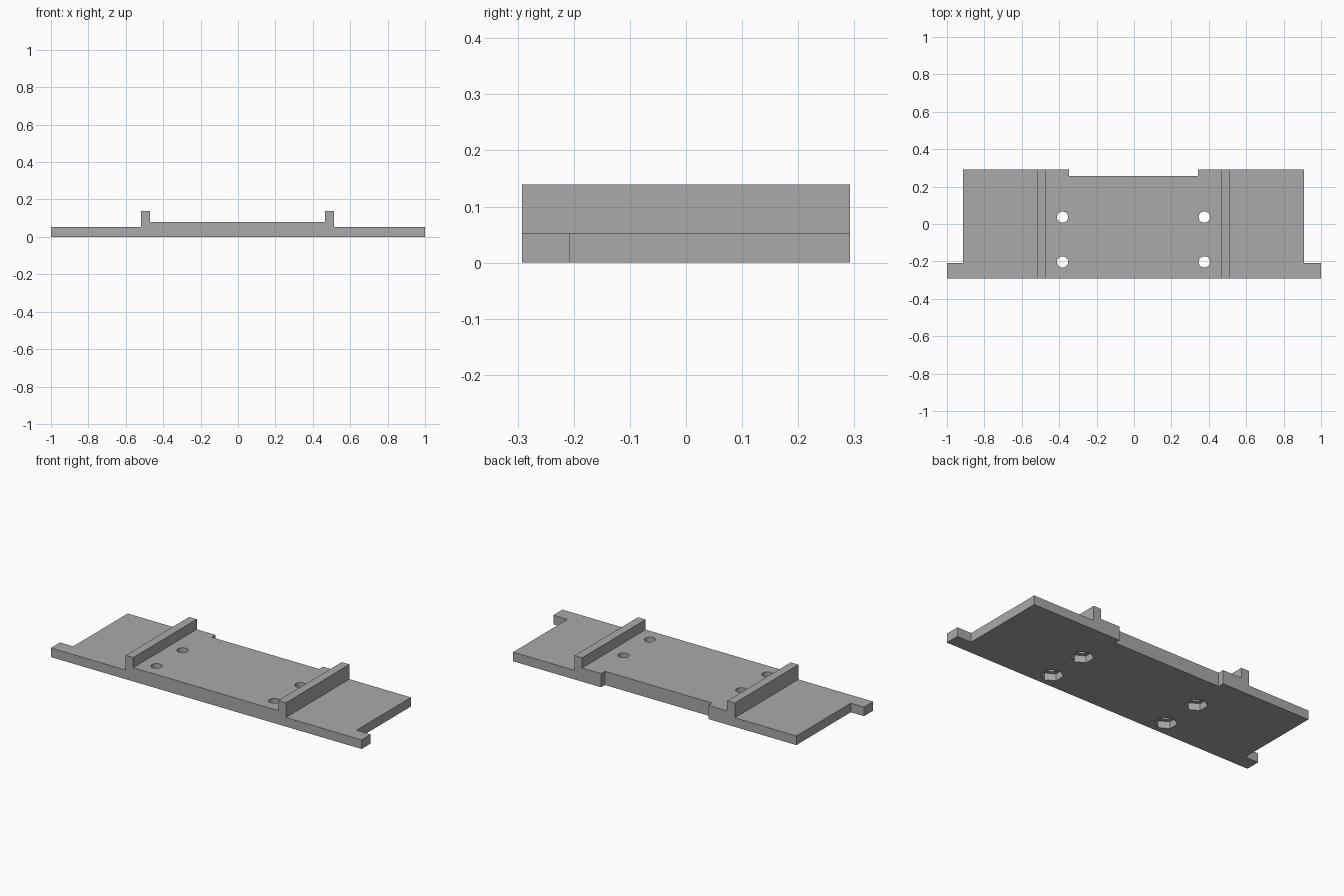
import bpy, bmesh, math

cube = bpy.data.objects.get("Cube")
if cube:
    bpy.data.objects.remove(cube, do_unlink=True)

grey = bpy.data.materials.new("mid grey")
grey.use_nodes = True
COLOUR = (0.4, 0.4, 0.4, 1)
grey.diffuse_color = COLOUR
grey.node_tree.nodes["Principled BSDF"].inputs["Base Color"].default_value = COLOUR

DEPTH = 0.292      # half depth
SHIFT = -0.003     # features sit slightly off centre


def prism(name, outline, vector):
    """Extrude a closed outline along a vector into a solid."""
    bm = bmesh.new()
    face = bm.faces.new([bm.verts.new(p) for p in outline])
    moved = bmesh.ops.extrude_face_region(bm, geom=[face])["geom"]
    bmesh.ops.translate(bm, vec=vector, verts=[v for v in moved if isinstance(v, bmesh.types.BMVert)])
    bmesh.ops.recalc_face_normals(bm, faces=bm.faces)
    mesh = bpy.data.meshes.new(name)
    bm.to_mesh(mesh)
    bm.free()
    mesh.materials.append(grey)
    obj = bpy.data.objects.new(name, mesh)
    bpy.context.collection.objects.link(obj)
    return obj


def box(name, x0, x1, y0, y1):
    return prism(name, [(x0, y0, -0.1), (x1, y0, -0.1), (x1, y1, -0.1), (x0, y1, -0.1)], (0, 0, 0.4))


def column(name, x, y, radius, sides, z0, z1):
    ring = [math.tau * i / sides + math.pi / 2 for i in range(sides)]
    return prism(name, [(x + radius * math.cos(a), y + radius * math.sin(a), z0) for a in ring], (0, 0, z1 - z0))


def cut(target, cutter):
    mod = target.modifiers.new("cut", 'BOOLEAN')
    mod.operation = 'DIFFERENCE'
    mod.solver = 'EXACT'
    mod.object = cutter
    bpy.context.view_layer.objects.active = target
    bpy.ops.object.modifier_apply(modifier=mod.name)
    bpy.data.objects.remove(cutter, do_unlink=True)


# Plate with thin wings, thicker middle and two upright ribs, as one section
half = [(1, 0), (1, 0.053), (0.516, 0.053), (0.516, 0.139), (0.467, 0.139), (0.467, 0.08)]
section = half + [(-x, z) for x, z in reversed(half)]
plate = prism("mounting_plate",
              [(x if abs(x) == 1 else x + SHIFT, -DEPTH, z) for x, z in section],
              (0, 2 * DEPTH, 0))

# Narrower wings behind the front tabs
cut(plate, box("left_wing_cutter", 0.912 + SHIFT, 1.1, -0.208, 0.4))
cut(plate, box("right_wing_cutter", -1.1, -0.912 + SHIFT, -0.208, 0.4))

# Shallow notch in the back edge
cut(plate, box("back_notch_cutter", -0.345 + SHIFT, 0.345 + SHIFT, 0.257, 0.4))

# Screw holes with hexagonal nut pockets underneath
for x in (-0.379 + SHIFT, 0.379 + SHIFT):
    for y in (-0.203, 0.037):
        cut(plate, column("nut_pocket_cutter", x, y, 0.06, 6, -0.1, 0.04))
        cut(plate, column("screw_hole_cutter", x, y, 0.03, 32, -0.1, 0.2))

# Smooth hole walls, sharp edges elsewhere
bpy.ops.object.select_all(action='DESELECT')
plate.select_set(True)
bpy.context.view_layer.objects.active = plate
bpy.ops.object.shade_smooth_by_angle(angle=math.radians(30))
